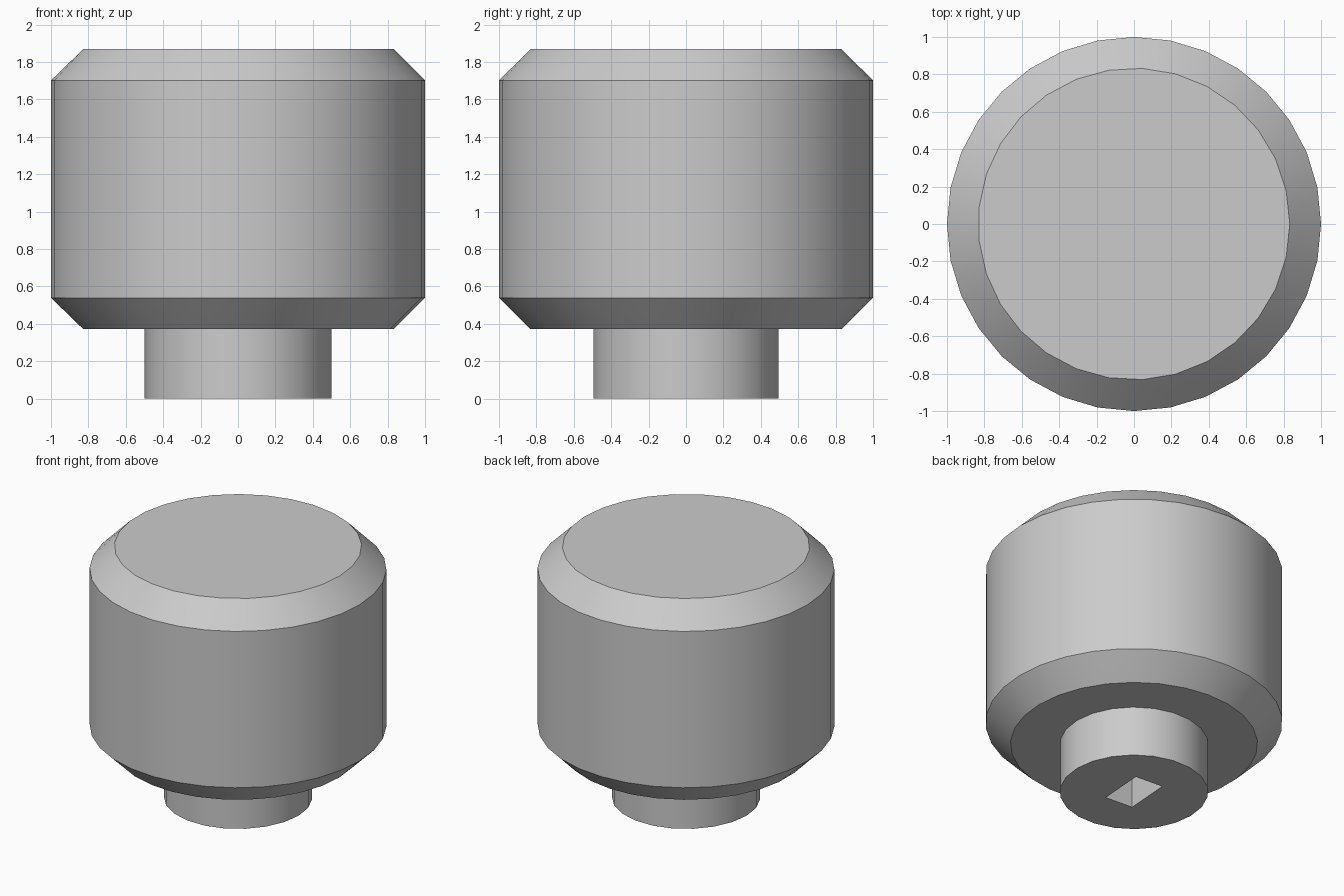
import bpy
import bmesh
from math import cos, sin, tau, radians

cube = bpy.data.objects.get("Cube")
if cube:
    bpy.data.objects.remove(cube, do_unlink=True)

grey = bpy.data.materials.new("light_grey")
grey.use_nodes = True
colour = (0.6, 0.6, 0.6, 1)
grey.diffuse_color = colour
grey.node_tree.nodes["Principled BSDF"].inputs["Base Color"].default_value = colour


def ring(bm, radius, z, sides):
    return [bm.verts.new((radius * cos(tau * i / sides), radius * sin(tau * i / sides), z))
            for i in range(sides)]


def join_rings(bm, a, b):
    """Wall between two rings; rings of unequal count are woven with triangles."""
    n, m = len(a), len(b)
    if n == m:
        for i in range(n):
            j = (i + 1) % n
            bm.faces.new((a[i], a[j], b[j], b[i]))
        return
    i = j = 0
    while i < n or j < m:
        if j == m or (i < n and (i + 1) / n <= (j + 1) / m):
            bm.faces.new((a[i % n], a[(i + 1) % n], b[j % m]))
            i += 1
        else:
            bm.faces.new((a[i % n], b[(j + 1) % m], b[j % m]))
            j += 1


def turned_part(name, profile):
    """Closed round solid from (radius, height, sides) rings, bottom to top."""
    bm = bmesh.new()
    rings = [ring(bm, *p) for p in profile]
    for a, b in zip(rings, rings[1:]):
        join_rings(bm, a, b)
    bm.faces.new(rings[0])
    bm.faces.new(rings[-1])
    bmesh.ops.recalc_face_normals(bm, faces=bm.faces)
    mesh = bpy.data.meshes.new(name)
    bm.to_mesh(mesh)
    bm.free()
    mesh.materials.append(grey)
    obj = bpy.data.objects.new(name, mesh)
    bpy.context.collection.objects.link(obj)
    return obj


def select_only(obj):
    bpy.ops.object.select_all(action='DESELECT')
    obj.select_set(True)
    bpy.context.view_layer.objects.active = obj


# Chamfered drum and its narrower stem
bottom, top, bevel = 0.372, 1.868, 0.167
body = turned_part("knob_body", [
    (1 - bevel, bottom, 29), (1, bottom + bevel, 32),
    (1, top - bevel, 32), (1 - bevel, top, 29)])
stem = turned_part("knob_stem", [(0.5, 0, 22), (0.5, bottom, 22)])

# Rectangular shaft socket in the underside of the stem
bpy.ops.mesh.primitive_cube_add(size=1, location=(0, 0, 0), rotation=(0, 0, radians(-4)))
cutter = bpy.context.object
cutter.name = "socket_cutter"
cutter.scale = (0.22, 0.345, 0.68)
cutter.hide_render = True
cutter.data.materials.append(grey)
cut = stem.modifiers.new("shaft_socket", 'BOOLEAN')
cut.operation = 'DIFFERENCE'
cut.solver = 'EXACT'
cut.object = cutter
select_only(stem)
bpy.ops.object.modifier_apply(modifier=cut.name)
bpy.data.objects.remove(cutter, do_unlink=True)

# Smooth round walls with crisp rims
for part in (body, stem):
    select_only(part)
    bpy.ops.object.shade_smooth_by_angle(angle=radians(30))
